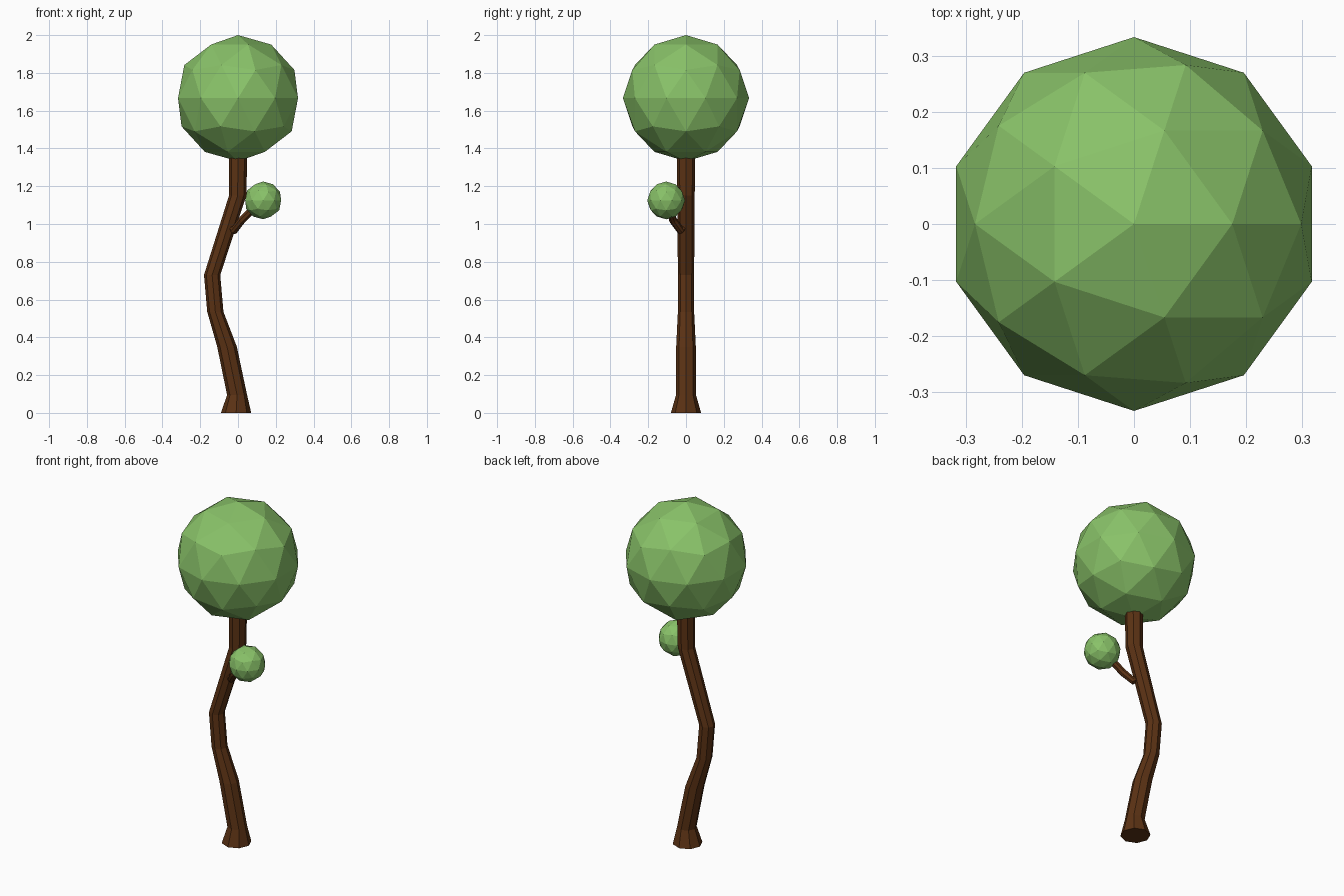
import bpy, bmesh, math
from mathutils import Vector

if "Cube" in bpy.data.objects:
    bpy.data.objects.remove(bpy.data.objects["Cube"])


def material(name, rgb):
    m = bpy.data.materials.new(name)
    m.diffuse_color = (*rgb, 1)
    m.use_nodes = True
    m.node_tree.nodes["Principled BSDF"].inputs["Base Color"].default_value = m.diffuse_color
    return m


bark = material("brown bark", (0.105, 0.032, 0.007))
leaf = material("leaf green", (0.25, 0.54, 0.14))


def finish(bm, name, mat):
    bmesh.ops.recalc_face_normals(bm, faces=bm.faces[:])
    me = bpy.data.meshes.new(name)
    bm.to_mesh(me)
    bm.free()
    me.materials.append(mat)
    ob = bpy.data.objects.new(name, me)
    bpy.context.collection.objects.link(ob)


def ball(name, center, radius):
    bm = bmesh.new()
    bmesh.ops.create_icosphere(bm, subdivisions=2, radius=radius)
    bmesh.ops.translate(bm, verts=bm.verts, vec=center)
    finish(bm, name, leaf)


def tube(name, path, sides, level=False):
    """Faceted tube through (x, y, z, radius) points; level keeps rings horizontal."""
    bm = bmesh.new()
    pts = [Vector(p[:3]) for p in path]
    rings = []
    for i, p in enumerate(pts):
        d = pts[min(i + 1, len(pts) - 1)] - pts[max(i - 1, 0)]
        u, v = Vector((1, 0, 0)), Vector((0, 1, 0))
        if not level:
            u = d.cross(Vector((0.5, 0.8, 0))).normalized()
            v = d.normalized().cross(u)
        ring = []
        for k in range(sides):
            a = math.tau * k / sides
            ring.append(bm.verts.new(p + path[i][3] * (u * math.cos(a) + v * math.sin(a))))
        rings.append(ring)
    for a, b in zip(rings, rings[1:]):
        for k in range(sides):
            n = (k + 1) % sides
            bm.faces.new((a[k], a[n], b[n], b[k]))
    bm.faces.new(rings[0])
    bm.faces.new(rings[-1])
    finish(bm, name, bark)


# Crooked trunk with flared foot
tube("trunk", [(-0.01, 0, 0, 0.08), (-0.005, 0, 0.095, 0.053), (-0.058, 0, 0.35, 0.052),
               (-0.12, 0, 0.535, 0.043), (-0.137, 0, 0.73, 0.043),
               (-0.002, 0, 1.15, 0.046), (0, 0, 1.36, 0.049)], 8, level=True)

# Small side branch
tube("side_branch", [(-0.055, 0, 1.0, 0.022), (-0.02, -0.03, 0.967, 0.022),
                     (0.02, -0.068, 1.02, 0.021), (0.1, -0.095, 1.1, 0.02)], 8)

# Foliage
ball("crown", (0, 0, 1.666), 0.334)
ball("side_foliage", (0.133, -0.105, 1.125), 0.1)
